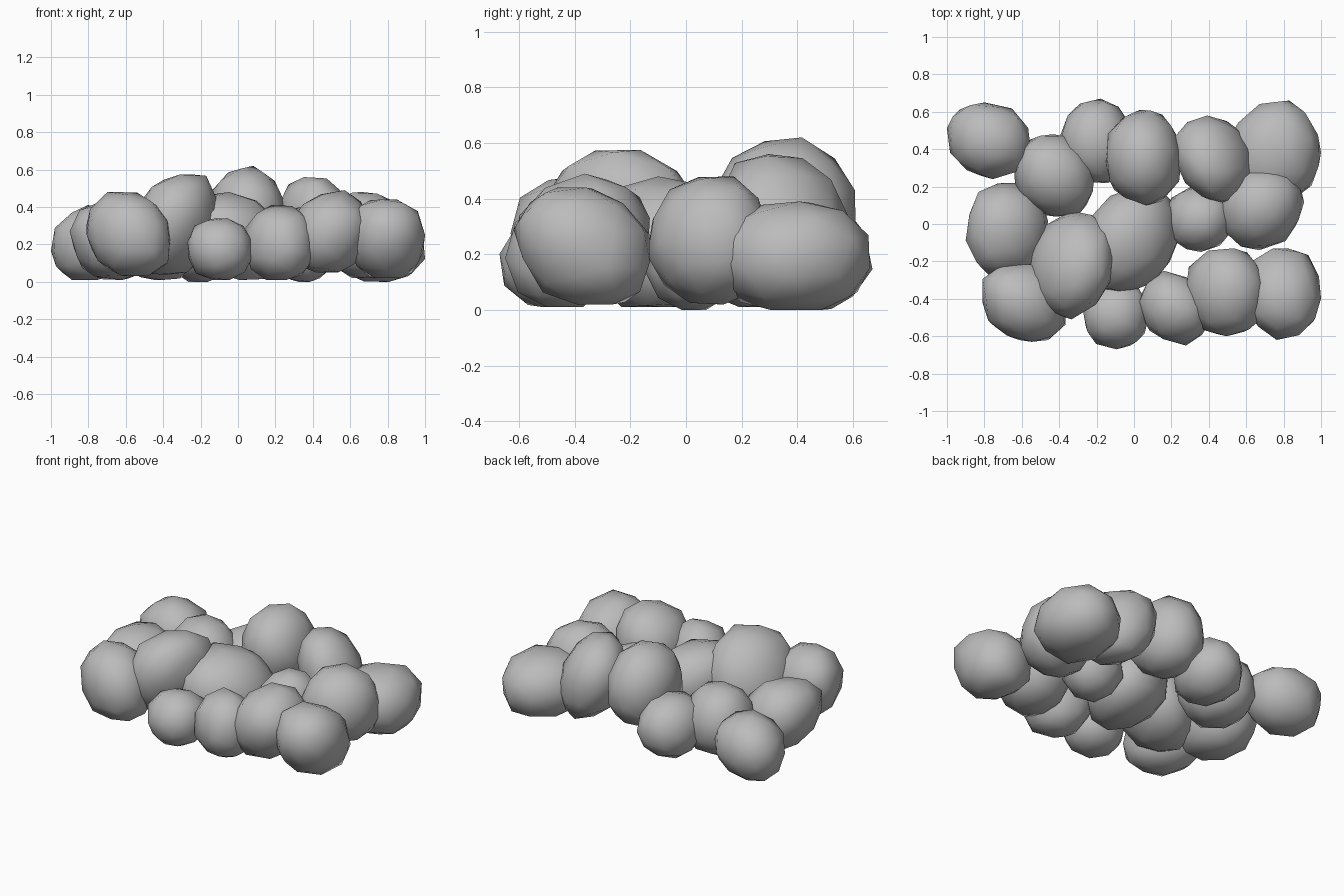
import bpy, bmesh, random, math
from mathutils import Vector, Matrix

if "Cube" in bpy.data.objects:
    bpy.data.objects.remove(bpy.data.objects["Cube"])

stone = bpy.data.materials.new("stone grey")
stone.diffuse_color = (0.5, 0.5, 0.5, 1)
stone.use_nodes = True
stone.node_tree.nodes["Principled BSDF"].inputs["Base Color"].default_value = stone.diffuse_color

# one row per boulder: x min/max, y min/max, z min/max, then lean xy, xz, yz
ROCKS = [
    (-1.00, -0.55, 0.24, 0.65, 0.01, 0.41, -.1, .05, 0),   # back row
    (-0.40, -0.02, 0.22, 0.67, 0.00, 0.38, 0, 0, 0),
    (-0.15, 0.26, 0.10, 0.61, 0.12, 0.62, 0, 0, -.05),
    (0.22, 0.64, 0.11, 0.58, 0.06, 0.56, -.2, -.25, -.1),
    (0.50, 1.00, 0.11, 0.66, 0.00, 0.39, .05, 0, 0),
    (-0.64, -0.21, 0.04, 0.48, 0.01, 0.44, -.1, 0, 0),     # middle row
    (-0.90, -0.46, -0.29, 0.22, 0.01, 0.43, 0, -.15, 0),
    (-0.57, -0.11, -0.51, 0.07, 0.04, 0.575, .15, .25, -.15),
    (-0.26, 0.25, -0.37, 0.20, 0.01, 0.48, .2, -.2, 0),
    (0.17, 0.53, -0.15, 0.20, 0.00, 0.40, 0, 0, 0),
    (0.46, 0.91, -0.14, 0.30, 0.02, 0.48, .1, 0, 0),
    (-0.81, -0.36, -0.63, -0.21, 0.03, 0.48, -.15, -.15, 0),  # front row
    (-0.27, 0.08, -0.67, -0.30, 0.01, 0.34, 0, 0, 0),
    (0.03, 0.41, -0.65, -0.25, 0.01, 0.41, -.15, 0, 0),
    (0.28, 0.71, -0.60, -0.13, 0.05, 0.49, 0, .1, 0),
    (0.58, 1.00, -0.62, -0.13, 0.02, 0.44, 0, 0, -.2),
]


def boulder(name, row, seed):
    """Convex, chipped ball that leans and sits on a slightly flat base."""
    rng = random.Random(seed)
    src = bmesh.new()
    bmesh.ops.create_icosphere(src, subdivisions=2, radius=1)
    axis = Vector([rng.uniform(-1, 1) for _ in range(3)]).normalized()
    rot = axis.to_track_quat('Z', 'Y').to_matrix()
    xy, xz, yz = (c / 2 for c in row[6:])
    lean = Matrix(((1, xy, xz), (xy, 1, yz), (xz, yz, 1)))
    points = []
    for v in src.verts:
        p = rot @ v.co
        p = Vector([math.copysign(abs(c) ** 0.95, c) for c in p])
        p = lean @ (p * rng.uniform(0.94, 1.03))
        p.z = max(p.z, -0.91)
        points.append(p)
    src.free()
    # fit the points to the boulder's box
    for k in range(3):
        lo, hi = min(p[k] for p in points), max(p[k] for p in points)
        a, b = row[2 * k], row[2 * k + 1]
        for p in points:
            p[k] = a + (p[k] - lo) / (hi - lo) * (b - a)
    # wrap a convex skin around them
    bm = bmesh.new()
    for p in points:
        bm.verts.new(p)
    bmesh.ops.convex_hull(bm, input=bm.verts[:])
    bmesh.ops.delete(bm, geom=[v for v in bm.verts if not v.link_faces], context='VERTS')
    bmesh.ops.recalc_face_normals(bm, faces=bm.faces[:])
    for f in bm.faces:
        f.smooth = True
    mesh = bpy.data.meshes.new(name)
    bm.to_mesh(mesh)
    bm.free()
    mesh.materials.append(stone)
    obj = bpy.data.objects.new(name, mesh)
    bpy.context.collection.objects.link(obj)


for i, row in enumerate(ROCKS):
    boulder(f"boulder_{i + 1}", row, 11 + i)
